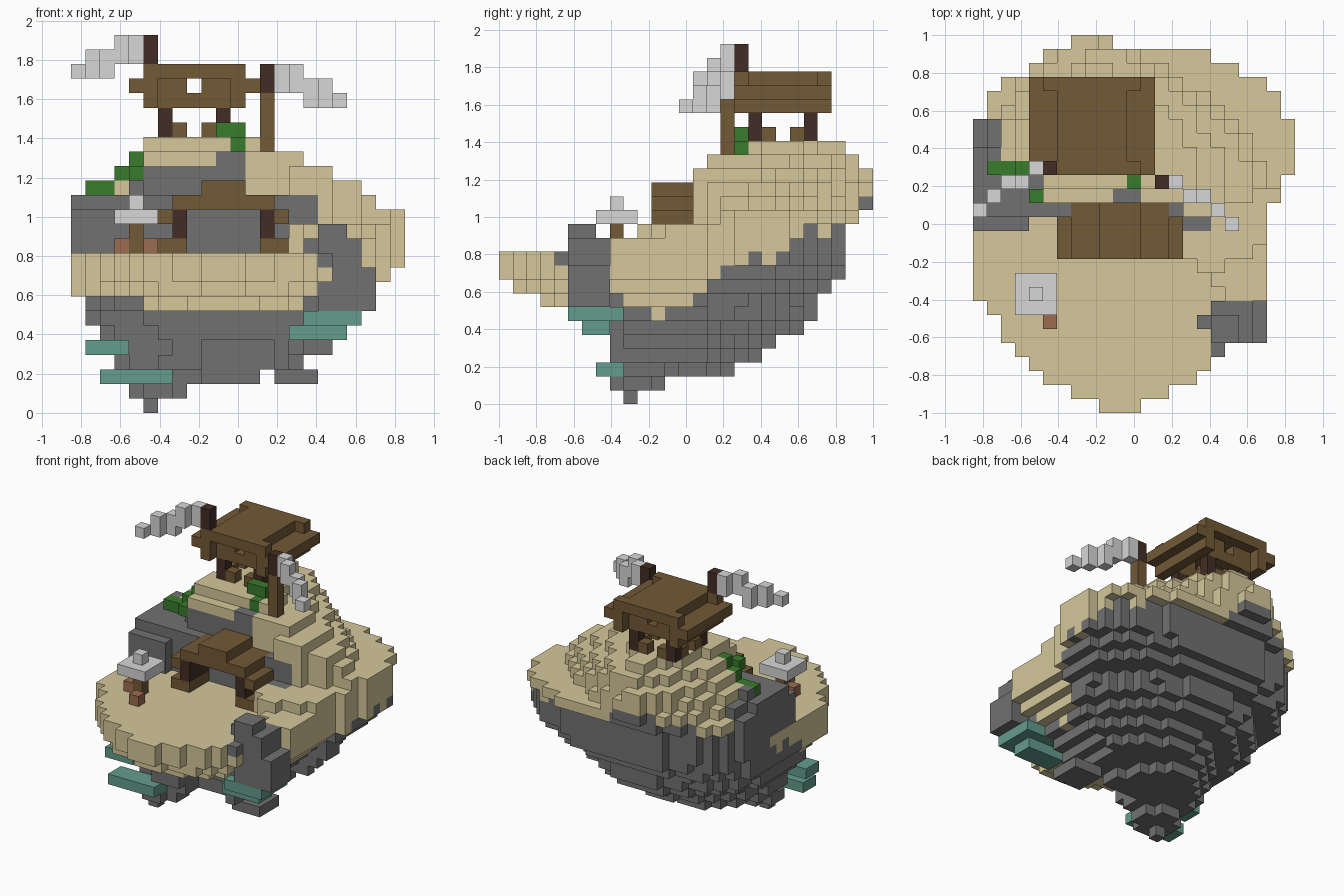
import bpy, bmesh, random
from mathutils import Vector

random.seed(4)
cube = bpy.data.objects.get("Cube")
if cube:
    bpy.data.objects.remove(cube, do_unlink=True)

UNIT = 2 / 27                      # edge of one block
ORIGIN = Vector((11.5, 13.5, 0))   # block coordinates of the model origin


def material(name, colour):
    mat = bpy.data.materials.new(name)
    mat.use_nodes = True
    rgba = (*colour, 1)
    mat.diffuse_color = rgba
    mat.node_tree.nodes["Principled BSDF"].inputs["Base Color"].default_value = rgba
    return mat


SAND = material("sand", (.67, .58, .33))
ROCK = material("rock grey", (.165, .165, .165))
WOOD = material("wood brown", (.17, .1, .037))
DARK = material("dark timber", (.055, .027, .018))
CLOTH = material("pale cloth", (.68, .68, .68))
LEAF = material("leaf green", (.041, .2, .025))
CRYSTAL = material("crystal teal", (.127, .335, .265))
CLAY = material("clay brown", (.33, .15, .08))

NEIGHBOURS = [Vector(v) for v in
              ((1, 0, 0), (-1, 0, 0), (0, 1, 0), (0, -1, 0), (0, 0, 1), (0, 0, -1))]
parts = {}      # part name -> {cell: material}


def box(part, mat, xs, ys, zs):
    """Fill a box of blocks; each range is (start, stop) or a single index."""
    spans = [range(*r) if isinstance(r, tuple) else (r,) for r in (xs, ys, zs)]
    cells = parts.setdefault(part, {})
    for x in spans[0]:
        for y in spans[1]:
            for z in spans[2]:
                cells[x, y, z] = mat


def build(name, cells, solid):
    """Mesh only the exposed sides of the blocks."""
    bm = bmesh.new()
    mats = list(dict.fromkeys(cells.values()))
    for cell, mat in cells.items():
        centre = Vector(cell) + Vector((.5, .5, .5))
        for n in NEIGHBOURS:
            if tuple(int(c) for c in Vector(cell) + n) in solid:
                continue
            u = Vector((n.y, n.z, n.x))
            v = n.cross(u)
            corners = (u + v, v - u, -u - v, u - v)
            face = bm.faces.new([bm.verts.new((centre + (n + c) / 2 - ORIGIN) * UNIT)
                                 for c in corners])
            face.material_index = mats.index(mat)
    bmesh.ops.remove_doubles(bm, verts=bm.verts, dist=UNIT / 100)
    mesh = bpy.data.meshes.new(name)
    bm.to_mesh(mesh)
    bm.free()
    for mat in mats:
        mesh.materials.append(mat)
    bpy.context.collection.objects.link(bpy.data.objects.new(name, mesh))


# Island: one rounded outline (left, right, front, back) for each layer
LAYERS = [(5, 6, 9, 10), (4, 8, 8, 12), (4, 13, 9, 17), (3, 18, 8, 19), (3, 19, 8, 20),
          (2, 19, 8, 22), (1, 20, 8, 23), (1, 20, 3, 23), (0, 21, 1, 24), (0, 22, 0, 25),
          (0, 23, 0, 25), (0, 23, 0, 25), (0, 23, 0, 25), (0, 23, 0, 26), (0, 21, 0, 27),
          (1, 20, 0, 27), (2, 18, 0, 27), (3, 16, 0, 26), (5, 13, 0, 25)]
PLATEAU = 11
SLOPE_RIGHT = [8, 10, 14, 14, 14, 14, 15, 17]
SLOPE_LEFT = [13, 13, 13, 14, 15, 15, 15, 16]


def in_island(x, y, z):
    left, right, front, back = LAYERS[z]
    if not (left <= x < right and front <= y < back):
        return False
    px, py = x + .5, y + .5
    if z < 2:
        return abs(px - 6) + abs(py - 10) < 3
    # rounded front and back halves; the peak leans to one side at the back
    near, far = 11 if z < 7 else 10, min(18 if 9 < z < 14 else 17, 9 + z)
    if py < near:
        right = min(right, 21)
        d, power = (near - py) / (near - front), 2 if z < 7 else 1.5
    else:
        d = max(0, py - far) / (back - far)
        power = 1.5 if z < 5 else 1.8 if z < 8 else 2.4 if z < 14 else 1.4
    middle = (left + right) / 2
    lean = (8 - middle) * d * d if 13 < z < 17 else 0
    reach = (1 - d ** power) ** (1 / power)
    if abs(px - middle - lean) > reach * (right - left) / 2:
        return False
    # narrower sides towards the front, stepping in with depth
    if y < 15 and x > min(20, 11 + z) or y < 17 and x > 21:
        return False
    # hollow between the two lower lobes
    if z < 5 and y < 11 and 9 <= x < 14:
        return False
    # hillside behind the flat front
    if z >= PLATEAU:
        step = z - PLATEAU
        if x >= 15:
            bend = max(0, x - 16) // 2 if step else 0
            return y >= SLOPE_RIGHT[step] + bend and x + y >= 26
        if x < 5 and z > 14:
            return y >= z + 3 - max(0, x - 2)
        return y >= max(SLOPE_LEFT[step], 14 if x > 3 else 0)
    return True


def ground(x, y, z, drip):
    base = 8 + max(0, y - 11) * .5 - (y > 8 and x > 8) - max(drip, y < 6)
    if z < base and (z < 13 or in_island(x, y, z + 1)):
        return ROCK
    if z >= PLATEAU:
        cliff = z < 17 and y < 17 and x < 12 or x < 2 and y < 21
        if cliff or y < 15 and 10 <= x < 15 and z < 17:
            return ROCK
    return SAND


island = parts.setdefault("island", {})
for x in range(23):
    for y in range(27):
        drip = random.choice((0, 0, 1))
        for z in range(len(LAYERS)):
            if in_island(x, y, z):
                island[x, y, z] = ground(x, y, z, drip)
box("right_lobe", ROCK, (14, 17), (9, 12), 2)

# Boulder at the front and small rocks on the hill
box("boulder", ROCK, (17, 21), (5, 8), (7, 10))
box("boulder", ROCK, (17, 20), (5, 8), (10, 12))
box("boulder", ROCK, 17, 4, 10)
box("boulder", ROCK, 16, 6, 11)
box("boulder", ROCK, (17, 19), (5, 7), 12)
box("hill_rocks", ROCK, (15, 17), 13, (11, 13))
box("hill_rocks", ROCK, (15, 17), 14, (11, 15))
box("hill_rocks", ROCK, (16, 18), 15, 14)
box("hill_rocks", ROCK, 15, 15, 15)
box("hill_rocks", ROCK, 17, (16, 18), 15)
box("hill_rocks", ROCK, (10, 12), 15, (16, 18))

# Crystals under the rim
box("crystals", CRYSTAL, (16, 20), (5, 9), 6)
box("crystals", CRYSTAL, (15, 19), (6, 8), 5)
box("crystals", CRYSTAL, (1, 4), (8, 10), 4)
box("crystals", CRYSTAL, (2, 7), (7, 9), 2)

# Porch house with stepped roof
for side in (0, 1):
    def mirror(a, b):
        return (21 - b, 21 - a) if side else (a, b)
    box("porch_base", WOOD, mirror(6, 8), (11, 14), PLATEAU)
    box("porch_posts", DARK, mirror(7, 8), (11, 14), (12, 14))
    box("porch_roof", WOOD, mirror(6, 7), (11, 15), 13)
box("porch_roof", WOOD, (7, 14), (11, 15), 14)
box("porch_roof", WOOD, (9, 12), (11, 15), 15)
box("porch_roof", WOOD, 7, 15, 14)

# Parasol with stools
box("parasol_pole", WOOD, 4, 8, (11, 13))
box("parasol_top", CLOTH, (3, 6), (7, 10), 13)
box("parasol_top", CLOTH, 4, 8, 14)
box("stools", CLAY, 5, 6, 11)
box("stools", CLAY, 3, 8, 11)

# Lookout: corner posts, railings and hollow roof with wider ends
for y in (18, 22):
    for x in (6, 10):
        box("lookout_posts", DARK, x, y, (19, 21))
    for x in (7, 9):
        box("lookout_rails", WOOD, x, y, 19)
    box("lookout_gables", WOOD, (5, 12), y, (21, 23))
    del parts["lookout_gables"][8, y, 22]
for x in (6, 10):
    for y in (19, 21):
        box("lookout_rails", WOOD, x, y, 19)
for x in (5, 11):
    box("lookout_eaves", WOOD, x, (17, 24), (21, 23))
for x in (4, 12):
    box("lookout_eaves", WOOD, x, (17, 24), 22)
box("lookout_roof", WOOD, (6, 11), (18, 23), 23)
for y in (17, 23):
    box("lookout_roof", WOOD, (5, 12), y, 23)

# Flag poles and the two streaming flags
box("right_pole", DARK, 5, 17, (24, 26))
box("left_pole", WOOD, 13, 16, (18, 22))
box("left_pole", DARK, 13, 16, (22, 24))
STREAM = [(0, 24, 26), (1, 24, 26), (1, 23, 25), (2, 23, 25), (3, 23, 24)]
for i, (back, low, high) in enumerate(STREAM):
    box("right_flag", CLOTH, 4 - i, 17 - back, (low, high))
    box("left_flag", CLOTH, 14 + i, 16 - back, (low - 2, high - 2))

# Bushes on the cliff
for cell in ((1, 17, 15), (2, 17, 15), (3, 17, 16), (4, 15, 16), (4, 17, 17),
             (11, 16, 18), (12, 17, 18), (10, 17, 19), (11, 17, 19)):
    box("bushes", LEAF, *cell)

# Later parts replace ground blocks they overlap
owner = {cell: name for name, cells in parts.items() for cell in cells}
for name, cells in parts.items():
    build(name, {c: m for c, m in cells.items() if owner[c] == name}, owner)
